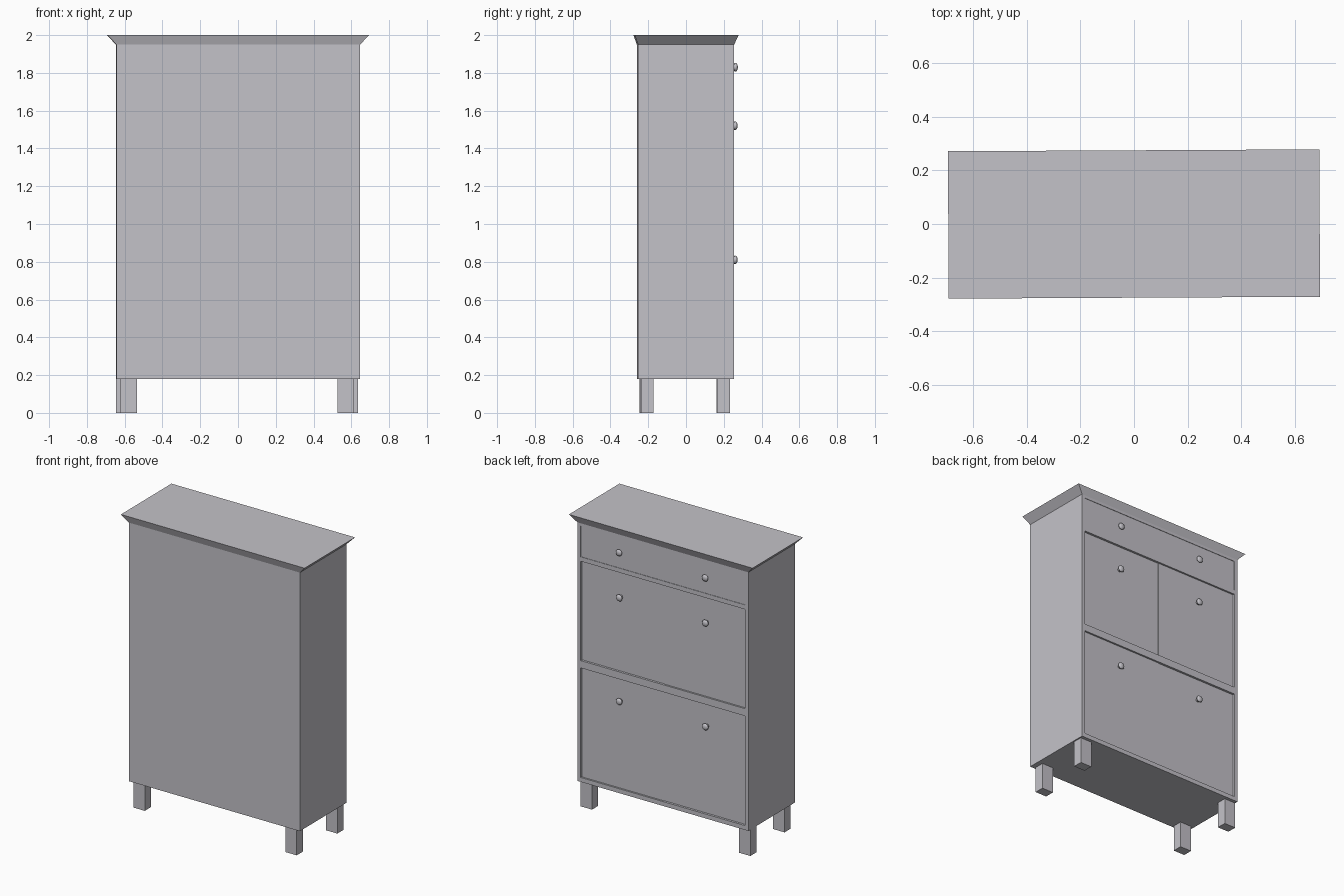
import bpy, bmesh, math
from mathutils import Matrix, Vector

cube = bpy.data.objects.get("Cube")
if cube:
    bpy.data.objects.remove(cube, do_unlink=True)

grey = bpy.data.materials.new("warm_grey")
grey.use_nodes = True
colour = (0.55, 0.54, 0.58, 1)
grey.diffuse_color = colour
grey.node_tree.nodes["Principled BSDF"].inputs["Base Color"].default_value = colour

TURN = Matrix.Rotation(0.005, 4, "Z")  # the piece stands very slightly askew


def finish(name, bm):
    bmesh.ops.recalc_face_normals(bm, faces=bm.faces)
    bm.transform(TURN)
    mesh = bpy.data.meshes.new(name)
    bm.to_mesh(mesh)
    bm.free()
    mesh.materials.append(grey)
    obj = bpy.data.objects.new(name, mesh)
    bpy.context.collection.objects.link(obj)
    return obj


def box(x0, x1, y0, y1, z0, z1):
    bm = bmesh.new()
    bmesh.ops.create_cube(bm, size=1)
    size = Vector((x1 - x0, y1 - y0, z1 - z0))
    mid = Vector((x0 + x1, y0 + y1, z0 + z1)) / 2
    bm.transform(Matrix.Translation(mid) @ Matrix.Diagonal(size).to_4x4())
    return bm


def sink(bm, x0, x1, z0, z1, depth):
    """Push the door-side faces inside a rectangle inwards."""
    faces = []
    for f in bm.faces:
        c = f.calc_center_median()
        if f.normal.y > 0.9 and x0 < c.x < x1 and z0 < c.z < z1:
            faces.append(f)
    new = bmesh.ops.extrude_face_region(bm, geom=faces)["geom"]
    bmesh.ops.delete(bm, geom=faces, context="FACES_ONLY")
    verts = [v for v in new if isinstance(v, bmesh.types.BMVert)]
    bmesh.ops.translate(bm, verts=verts, vec=(0, -depth, 0))
    bm.normal_update()


# Cabinet body with recessed drawer and doors
SIDE = 0.62
LOWER, UPPER, DRAWER = (0.21, 0.96), (1.01, 1.69), (1.72, 1.93)
body = box(-0.645, 0.645, -0.257, 0.252, 0.18, 1.95)
cuts = [((x, 0, 0), (1, 0, 0)) for x in (-SIDE, 0, SIDE)]
cuts += [((0, 0, z), (0, 0, 1)) for z in LOWER + UPPER + DRAWER]
for point, normal in cuts:
    geom = body.verts[:] + body.edges[:] + body.faces[:]
    bmesh.ops.bisect_plane(body, geom=geom, plane_co=point, plane_no=normal)
body.normal_update()
sink(body, -SIDE, SIDE, *DRAWER, 0.003)
sink(body, -SIDE, SIDE, *UPPER, 0.012)
sink(body, -SIDE, SIDE, *LOWER, 0.012)
# one leaf of each pair sits a touch deeper
sink(body, 0, SIDE, *UPPER, 0.003)
sink(body, -SIDE, 0, *LOWER, 0.003)
bmesh.ops.dissolve_limit(body, angle_limit=0.01, verts=body.verts, edges=body.edges)
finish("cabinet_body", body)

# Flared cornice
cornice = box(-0.645, 0.645, -0.257, 0.252, 1.95, 2.0)
for v in cornice.verts:
    if v.co.z > 1.97:
        v.co.x = math.copysign(0.693, v.co.x)
        v.co.y = math.copysign(0.275, v.co.y)
finish("cornice", cornice)

# Square legs
for side, front_x, back_x in (("right", -0.622, -0.645), ("left", 0.525, 0.55)):
    for place, x, y in (("front", front_x, -0.242), ("back", back_x, 0.164)):
        finish(f"{place}_{side}_leg", box(x, x + 0.086, y, y + 0.066, 0, 0.18))

# Round knobs, turned from a profile of radius and height
PROFILE = [(0.012, -0.018), (0.012, 0.004), (0.021, 0.008), (0.023, 0.013),
           (0.019, 0.019), (0.011, 0.023), (0, 0.024)]
for row, z, y in (("drawer", 1.83, 0.249), ("upper_door", 1.52, 0.247), ("lower_door", 0.81, 0.247)):
    for side, x in (("right", -0.325), ("left", 0.325)):
        bm = bmesh.new()
        verts = [bm.verts.new((r, h, 0)) for r, h in PROFILE]
        edges = [bm.edges.new(pair) for pair in zip(verts, verts[1:])]
        bmesh.ops.spin(bm, geom=verts + edges, cent=(0, 0, 0), axis=(0, 1, 0),
                       angle=math.tau, steps=20)
        bmesh.ops.remove_doubles(bm, verts=bm.verts, dist=0.0005)
        bm.transform(Matrix.Translation((x, y, z)))
        knob = finish(f"{side}_{row}_knob", bm)
        for f in knob.data.polygons:
            f.use_smooth = True
